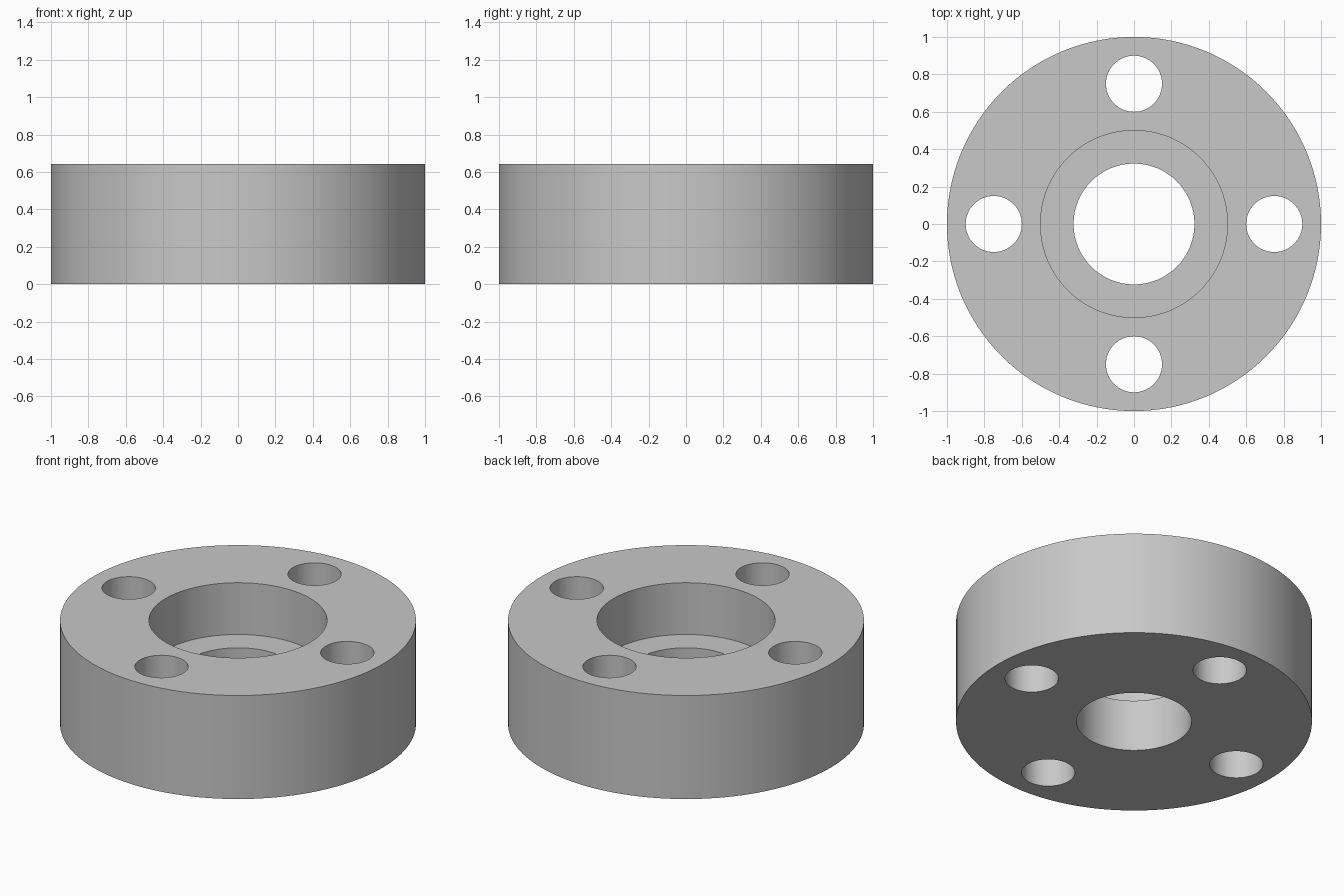
import bpy, bmesh
from math import radians, cos, sin, pi

old = bpy.data.objects.get("Cube")
if old:
    bpy.data.objects.remove(old, do_unlink=True)

HEIGHT, STEP = 0.642, 0.321              # total height, counterbore floor
OUTER, POCKET, BORE = 1.0, 0.5, 0.323    # radii
BOLT_RADIUS, BOLT_CIRCLE, BOLTS = 0.15, 0.75, 4
SEGMENTS = 128

grey = bpy.data.materials.new("plain grey")
grey.use_nodes = True
colour = (0.58, 0.58, 0.58, 1)
grey.diffuse_color = colour
grey.node_tree.nodes["Principled BSDF"].inputs["Base Color"].default_value = colour


def add_object(name, bm):
    bmesh.ops.recalc_face_normals(bm, faces=bm.faces)
    mesh = bpy.data.meshes.new(name)
    bm.to_mesh(mesh)
    bm.free()
    mesh.materials.append(grey)
    obj = bpy.data.objects.new(name, mesh)
    bpy.context.collection.objects.link(obj)
    return obj


# Flange body: stepped section turned around the z axis
profile = [(BORE, 0), (OUTER, 0), (OUTER, HEIGHT),
           (POCKET, HEIGHT), (POCKET, STEP), (BORE, STEP)]
bm = bmesh.new()
points = [bm.verts.new((r, 0, z)) for r, z in profile]
edges = [bm.edges.new((a, b)) for a, b in zip(points, points[1:] + points[:1])]
bmesh.ops.spin(bm, geom=points + edges, cent=(0, 0, 0), axis=(0, 0, 1),
               angle=2 * pi, steps=SEGMENTS, use_merge=True)
bmesh.ops.remove_doubles(bm, verts=bm.verts, dist=1e-5)
flange = add_object("flange_body", bm)

# Bolt holes: a ring of cylinders cut straight through
bm = bmesh.new()
for i in range(BOLTS):
    a = 2 * pi * i / BOLTS
    made = bmesh.ops.create_cone(bm, cap_ends=True, segments=64, depth=HEIGHT * 2,
                                 radius1=BOLT_RADIUS, radius2=BOLT_RADIUS)
    bmesh.ops.translate(bm, verts=made["verts"],
                        vec=(BOLT_CIRCLE * cos(a), BOLT_CIRCLE * sin(a), HEIGHT / 2))
cutter = add_object("bolt_hole_cutter", bm)
cutter.hide_render = True

cut = flange.modifiers.new("bolt holes", "BOOLEAN")
cut.operation = "DIFFERENCE"
cut.solver = "EXACT"
cut.object = cutter

bpy.ops.object.select_all(action="DESELECT")
flange.select_set(True)
bpy.context.view_layer.objects.active = flange
bpy.ops.object.modifier_apply(modifier=cut.name)
bpy.data.objects.remove(cutter, do_unlink=True)

# Round walls smooth, rims crisp
bpy.ops.object.shade_smooth_by_angle(angle=radians(30))
